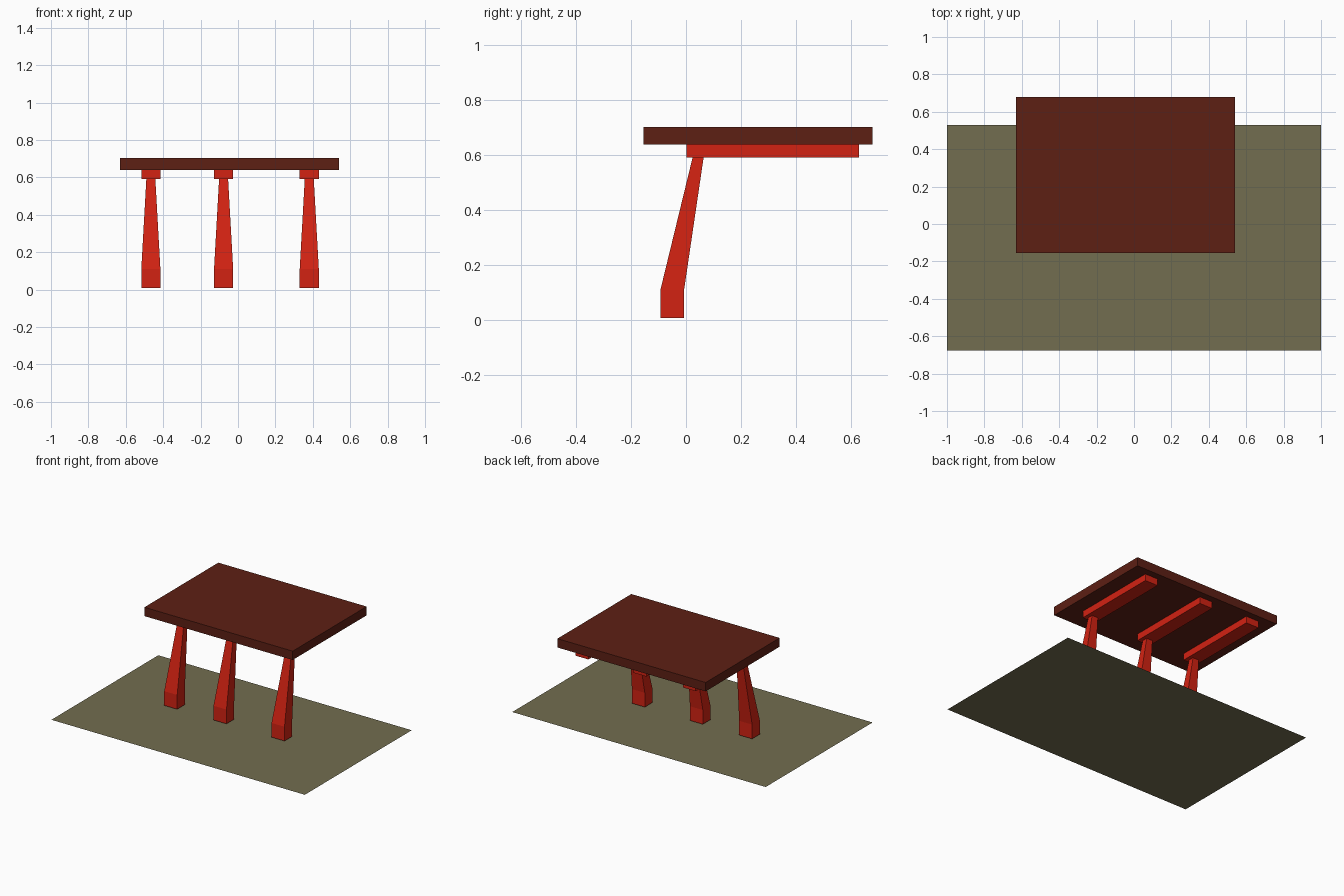
import bpy
import bmesh

if "Cube" in bpy.data.objects:
    bpy.data.objects.remove(bpy.data.objects["Cube"])


def material(name, color):
    m = bpy.data.materials.new(name)
    m.diffuse_color = (*color, 1)
    m.use_nodes = True
    m.node_tree.nodes["Principled BSDF"].inputs["Base Color"].default_value = m.diffuse_color
    return m


RED = material("red_paint", (0.65, 0.016, 0.006))
BROWN = material("dark_brown", (0.11, 0.014, 0.007))
OLIVE = material("olive", (0.17, 0.155, 0.08))


def finish(name, bm, mat):
    bmesh.ops.recalc_face_normals(bm, faces=bm.faces)
    mesh = bpy.data.meshes.new(name)
    bm.to_mesh(mesh)
    bm.free()
    mesh.materials.append(mat)
    obj = bpy.data.objects.new(name, mesh)
    bpy.context.collection.objects.link(obj)
    return obj


def box(name, x, y, z, mat):
    """Box from (min, max) ranges on each axis."""
    bm = bmesh.new()
    bmesh.ops.create_cube(bm, size=1)
    for v in bm.verts:
        v.co = [r[0] if c < 0 else r[1] for c, r in zip(v.co, (x, y, z))]
    return finish(name, bm, mat)


def loft(name, cx, sections, mat):
    """Four-sided post through (z, half width, front y, back y) sections."""
    bm = bmesh.new()
    rings = [[bm.verts.new(p) for p in ((cx - w, y0, z), (cx + w, y0, z),
                                        (cx + w, y1, z), (cx - w, y1, z))]
             for z, w, y0, y1 in sections]
    for a, b in zip(rings, rings[1:]):
        for i in range(4):
            j = (i + 1) % 4
            bm.faces.new((a[i], a[j], b[j], b[i]))
    bm.faces.new(rings[0])
    bm.faces.new(rings[-1])
    return finish(name, bm, mat)


# Flat base sheet
bm = bmesh.new()
bm.faces.new([bm.verts.new(p) for p in ((-1, -0.675, 0), (1, -0.675, 0),
                                        (1, 0.53, 0), (-1, 0.53, 0))])
finish("base_sheet", bm, OLIVE)

# Roof slab
box("roof_slab", (-0.63, 0.54), (-0.155, 0.678), (0.64, 0.703), BROWN)

# Leaning posts with a straight foot, each carrying a beam under the roof
POST = [(0.009, 0.051, -0.093, -0.007),
        (0.111, 0.051, -0.093, -0.007),
        (0.592, 0.024, 0.024, 0.064)]
for i, cx in enumerate((-0.466, -0.077, 0.381), 1):
    loft(f"post_{i}", cx, POST, RED)
    box(f"beam_{i}", (cx - 0.051, cx + 0.051), (0.002, 0.629), (0.592, 0.64), RED)
